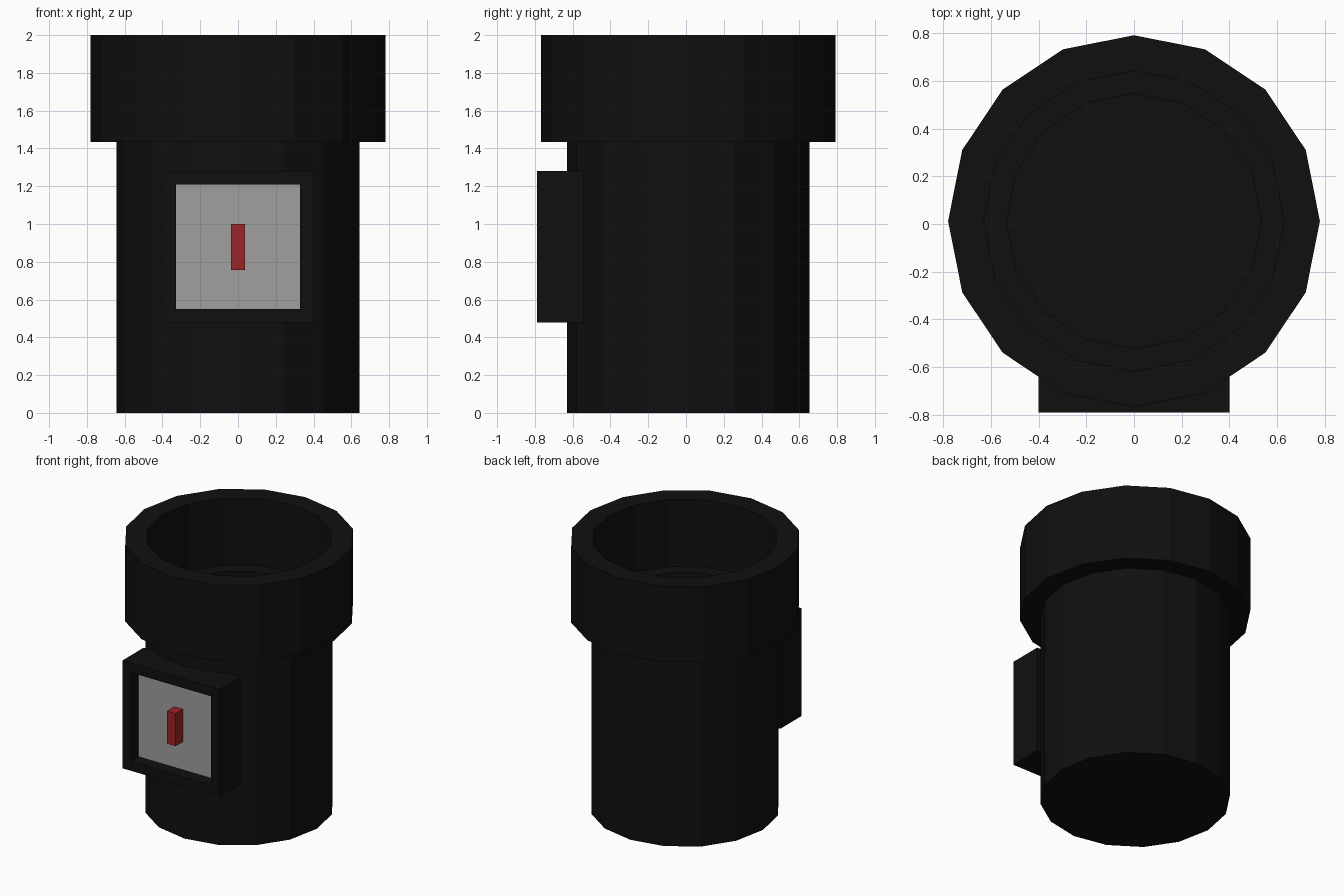
import bpy, bmesh, math

if "Cube" in bpy.data.objects:
    bpy.data.objects.remove(bpy.data.objects["Cube"])

SIDES = 16
AXIS_Y = 0.012


def material(name, rgb):
    m = bpy.data.materials.new(name)
    m.diffuse_color = (*rgb, 1.0)
    m.use_nodes = True
    m.node_tree.nodes["Principled BSDF"].inputs["Base Color"].default_value = m.diffuse_color
    return m


BLACK = material("black", (0.005, 0.005, 0.005))
GREY = material("light grey", (0.35, 0.35, 0.35))
RED = material("red", (0.33, 0.018, 0.02))


def finish(name, bm, *mats):
    bmesh.ops.remove_doubles(bm, verts=bm.verts, dist=1e-5)
    bmesh.ops.recalc_face_normals(bm, faces=bm.faces)
    mesh = bpy.data.meshes.new(name)
    bm.to_mesh(mesh)
    bm.free()
    for m in mats:
        mesh.materials.append(m)
    ob = bpy.data.objects.new(name, mesh)
    bpy.context.collection.objects.link(ob)
    return ob


def lathe(name, profile, mat, closed=False):
    """Revolve an (r, z) profile into a faceted solid."""
    bm = bmesh.new()
    vs = [bm.verts.new((r, AXIS_Y, z)) for r, z in profile]
    edges = [bm.edges.new(p) for p in zip(vs, vs[1:])]
    if closed:
        edges.append(bm.edges.new((vs[-1], vs[0])))
    bmesh.ops.spin(bm, geom=vs + edges, cent=(0, AXIS_Y, 0), axis=(0, 0, 1),
                   angle=math.tau, steps=SIDES, use_duplicate=False)
    return finish(name, bm, mat)


def box_bm(x, y0, y1, z0, z1):
    bm = bmesh.new()
    bmesh.ops.create_cube(bm, size=1)
    for v in bm.verts:
        v.co = (v.co.x * 2 * x, y0 if v.co.y < 0 else y1, z0 if v.co.z < 0 else z1)
    return bm


# Hollow lower barrel with a thick wall and closed base
lathe("barrel", [(0, 0), (0.642, 0), (0.642, 1.5), (0.535, 1.5),
                 (0.535, 0.11), (0, 0.11)], BLACK)

# Wider open collar around the top
lathe("collar", [(0.63, 1.435), (0.78, 1.435), (0.78, 2.0), (0.63, 2.0)],
      BLACK, closed=True)

# Switch housing: front face inset by a frame, then sunk to a grey panel
bm = box_bm(0.40, -0.79, -0.54, 0.478, 1.28)
bm.normal_update()
front = min(bm.faces, key=lambda f: f.calc_center_median().y)
bmesh.ops.inset_region(bm, faces=[front], thickness=0.10)
panel = bmesh.ops.extrude_discrete_faces(bm, faces=[front])["faces"][0]
for v in panel.verts:
    v.co.y += 0.09
panel.material_index = 1
finish("switch_housing", bm, BLACK, GREY)

# Upright switch lever standing on the panel
finish("switch_lever", box_bm(0.036, -0.785, -0.70, 0.757, 1.0), RED)
